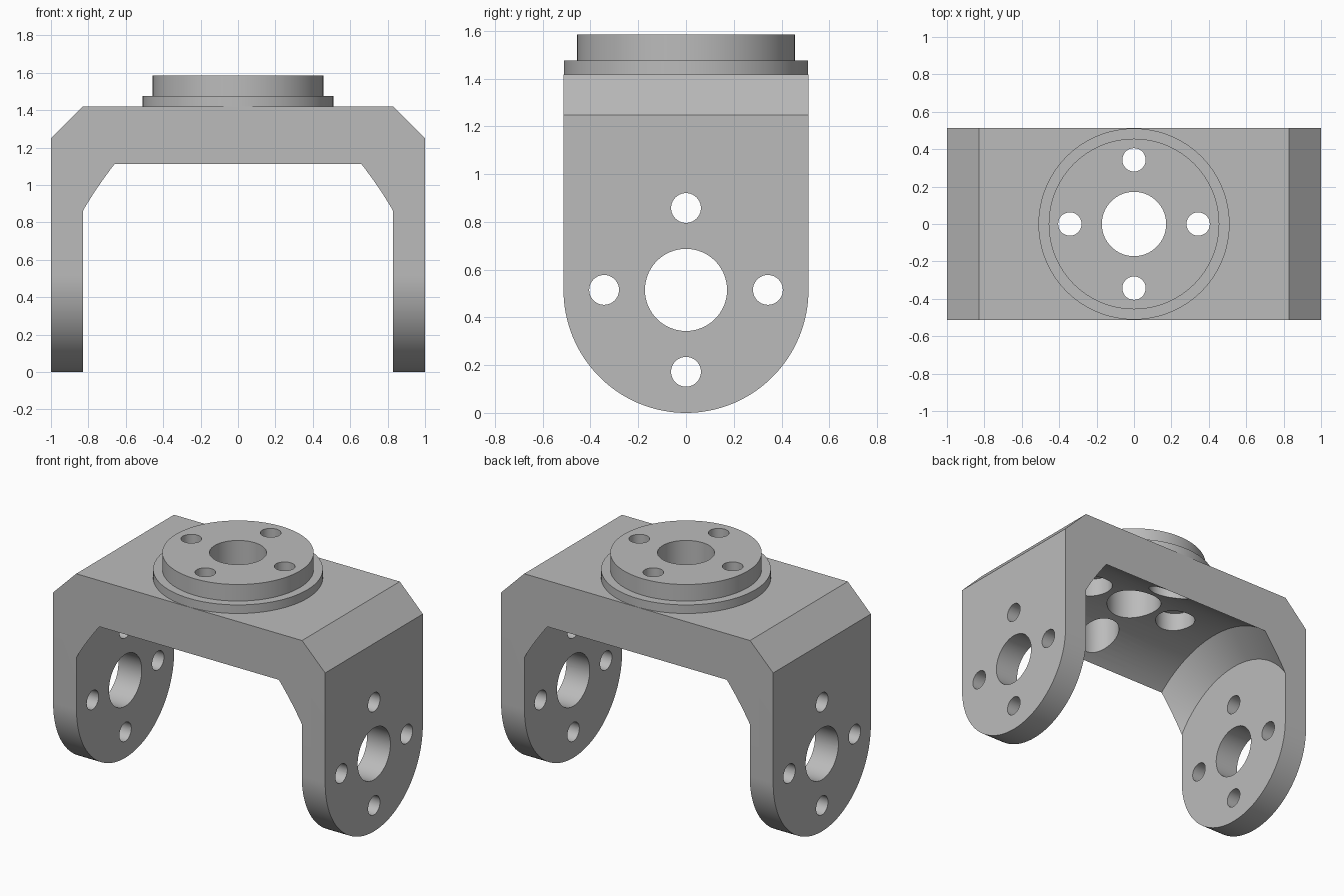
import bpy, bmesh, math
from mathutils import Matrix, Vector

if "Cube" in bpy.data.objects:
    bpy.data.objects.remove(bpy.data.objects["Cube"])

HALF = 0.513      # half width, also the radius of the rounded leg ends
AXIS = 0.515      # height of the leg hole centres
TOP = 1.418       # top of the bridge

grey = bpy.data.materials.new("grey metal")
grey.diffuse_color = (0.5, 0.5, 0.5, 1)
grey.use_nodes = True
grey.node_tree.nodes["Principled BSDF"].inputs["Base Color"].default_value = grey.diffuse_color


def make(name, bm):
    bmesh.ops.recalc_face_normals(bm, faces=bm.faces)
    me = bpy.data.meshes.new(name)
    bm.to_mesh(me)
    bm.free()
    me.materials.append(grey)
    ob = bpy.data.objects.new(name, me)
    bpy.context.collection.objects.link(ob)
    return ob


def lathe(name, profile, matrix, n=96):
    """Closed solid of revolution around local z from (radius, height) rings."""
    bm = bmesh.new()
    rings = [[bm.verts.new(matrix @ Vector((r * math.cos(2 * math.pi * i / n),
                                            r * math.sin(2 * math.pi * i / n), h)))
              for i in range(n)] for r, h in profile]
    for a, b in zip(rings, rings[1:]):
        for i in range(n):
            j = (i + 1) % n
            bm.faces.new((a[i], a[j], b[j], b[i]))
    bm.faces.new(rings[0][::-1])
    bm.faces.new(rings[-1])
    return make(name, bm)


def combine(target, tool, operation):
    mod = target.modifiers.new("bool", 'BOOLEAN')
    mod.operation, mod.solver, mod.object = operation, 'EXACT', tool
    bpy.context.view_layer.objects.active = target
    bpy.ops.object.modifier_apply(modifier=mod.name)
    bpy.data.objects.remove(tool)


# Solid block: round-bottomed side outline, extruded along x
bm = bmesh.new()
outline = [(-HALF, TOP)]
for i in range(65):
    a = math.pi + math.pi * i / 64
    outline.append((HALF * math.cos(a), AXIS + AXIS * math.sin(a)))
outline.append((HALF, TOP))
face = bm.faces.new([bm.verts.new((-1, y, z)) for y, z in outline])
ext = bmesh.ops.extrude_face_region(bm, geom=[face])
bmesh.ops.translate(bm, vec=(2, 0, 0),
                    verts=[v for v in ext["geom"] if isinstance(v, bmesh.types.BMVert)])

# Bevelled upper shoulders
for s in (-1, 1):
    cut = bmesh.ops.bisect_plane(bm, geom=bm.verts[:] + bm.edges[:] + bm.faces[:],
                                 plane_co=(s * 0.83, 0, TOP), plane_no=(s, 0, 1),
                                 clear_outer=True)
    bmesh.ops.holes_fill(bm, edges=[e for e in bm.edges if e.is_boundary])
bracket = make("swivel_bracket", bm)

# Stepped round flange on top
flange = lathe("flange", [(0.511, 1.39), (0.511, 1.475), (0.456, 1.475), (0.456, 1.585)],
               Matrix())
combine(bracket, flange, 'UNION')

# Barrel-shaped space between the legs, with conical ends
along_x = Matrix.Translation((0, 0, AXIS)) @ Matrix.Rotation(math.pi / 2, 4, 'Y')
barrel = lathe("barrel_cutter", [(0.62, -0.828), (0.787, -0.66), (0.787, 0.66), (0.62, 0.828)],
               along_x, 128)
combine(bracket, barrel, 'DIFFERENCE')

# Centre bores and bolt holes, through both legs and through the flange
up = Matrix.Translation((0, 0, 1.0))
for base, reach, is_top in ((along_x, 1.2, False), (up, 0.8, True)):
    low = 0 if is_top else -reach
    combine(bracket, lathe("bore", [(0.172, low), (0.172, reach)], base, 64), 'DIFFERENCE')
    for k in range(4):
        a = k * math.pi / 2
        place = base @ Matrix.Translation((0.343 * math.cos(a), 0.343 * math.sin(a), 0))
        prof = [(0.0625, low), (0.0625, reach)]
        if is_top:   # wider recess for the bolt head underneath
            prof = [(0.125, low), (0.125, 0.42), (0.0625, 0.42), (0.0625, reach)]
        combine(bracket, lathe("bolt_hole", prof, place, 40), 'DIFFERENCE')

# Smooth round surfaces, crisp edges
bpy.ops.object.select_all(action='DESELECT')
bracket.select_set(True)
bpy.context.view_layer.objects.active = bracket
bpy.ops.object.shade_smooth_by_angle(angle=math.radians(25))
